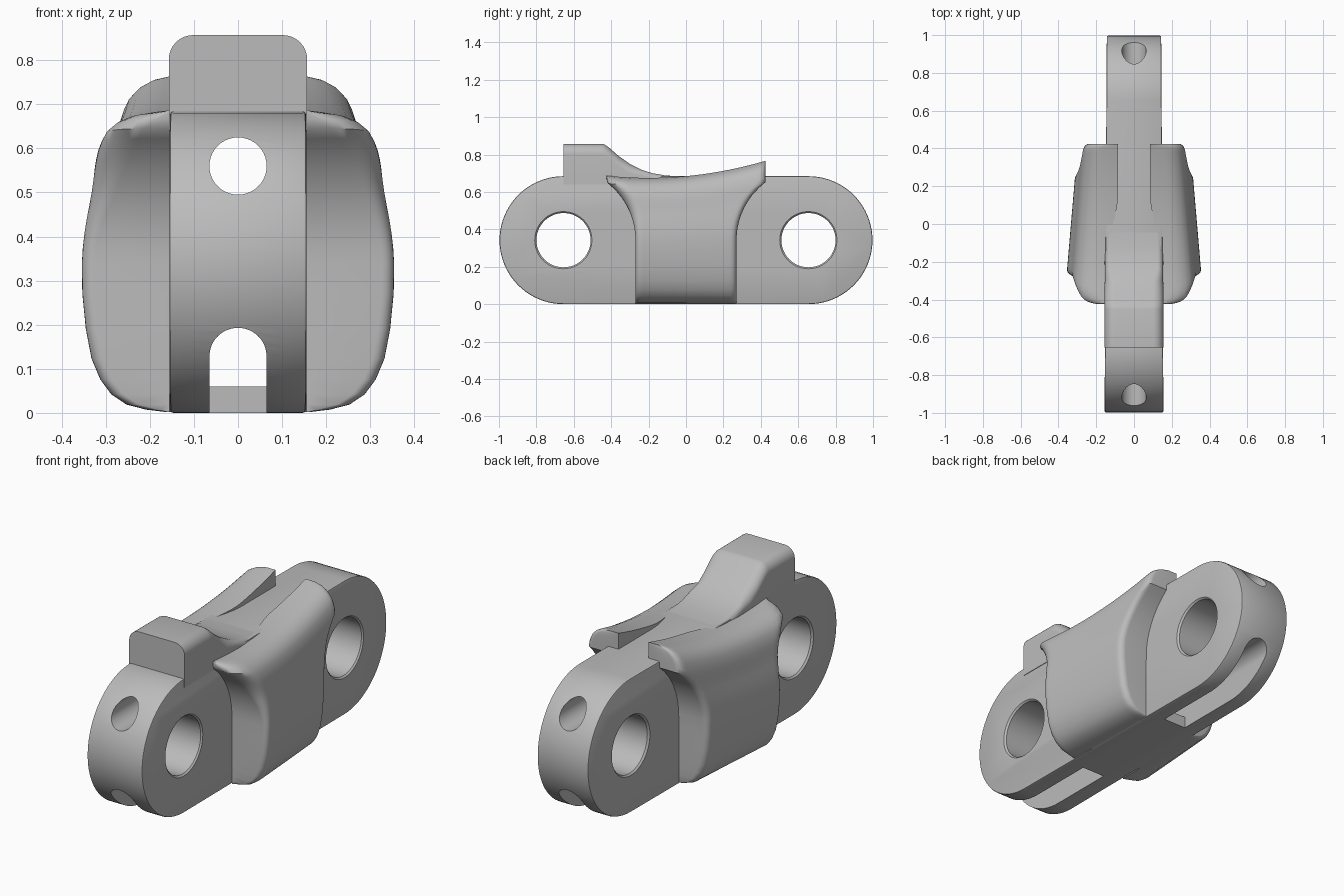
import bpy, bmesh, math

cube = bpy.data.objects.get("Cube")
if cube:
    bpy.data.objects.remove(cube, do_unlink=True)

mat = bpy.data.materials.new("steel_grey")
mat.use_nodes = True
grey = (0.5, 0.5, 0.5, 1)
mat.diffuse_color = grey
mat.node_tree.nodes["Principled BSDF"].inputs["Base Color"].default_value = grey

R = 0.342       # end radius and axis height
PIN = 0.655     # pin hole distance from the middle
BASE = 0.002    # keeps the wing underside off the plate underside


def half_width(y):
    """The plate tapers slightly towards the back."""
    return 0.15 - 0.006 * y


def make_object(name, bm):
    bmesh.ops.recalc_face_normals(bm, faces=bm.faces)
    mesh = bpy.data.meshes.new(name)
    bm.to_mesh(mesh)
    bm.free()
    mesh.materials.append(mat)
    ob = bpy.data.objects.new(name, mesh)
    bpy.context.collection.objects.link(ob)
    return ob


def loft(name, rings):
    """Closed solid through equal rings of points."""
    bm = bmesh.new()
    rows = [[bm.verts.new(p) for p in ring] for ring in rings]
    n = len(rows[0])
    for a, b in zip(rows, rows[1:]):
        for i in range(n):
            j = (i + 1) % n
            bm.faces.new((a[i], a[j], b[j], b[i]))
    for ring in (rows[0], rows[-1]):
        # cap with strips between the two sides of the ring
        for i in range(n // 2 - 1):
            bm.faces.new((ring[i], ring[i + 1], ring[n - 2 - i], ring[n - 1 - i]))
    return make_object(name, bm)


def arc(cy, cz, r, start, end, steps):
    angles = [math.radians(start + (end - start) * i / steps) for i in range(steps + 1)]
    return [(cy + r * math.cos(a), cz + r * math.sin(a)) for a in angles]


def select_only(ob):
    bpy.ops.object.select_all(action="DESELECT")
    ob.select_set(True)
    bpy.context.view_layer.objects.active = ob


def smooth(ob, angle=32):
    select_only(ob)
    bpy.ops.object.shade_smooth_by_angle(angle=math.radians(angle))


def cut(ob, cutter):
    cutter.hide_render = True
    mod = ob.modifiers.new("cut", "BOOLEAN")
    mod.operation = "DIFFERENCE"
    mod.solver = "EXACT"
    mod.object = cutter
    select_only(ob)
    bpy.ops.object.modifier_apply(modifier=mod.name)
    bpy.data.objects.remove(cutter, do_unlink=True)


# Link plate: long rounded bar with softened rims
outline = arc(PIN, R, R, -90, 90, 40) + arc(-PIN, R, R, 90, 270, 40)
bm = bmesh.new()
sides = [[bm.verts.new((s * half_width(y), y, z)) for y, z in outline] for s in (-1, 1)]
for side in sides:
    bm.faces.new(side)
for i in range(len(outline)):
    j = (i + 1) % len(outline)
    bm.faces.new((sides[0][i], sides[0][j], sides[1][j], sides[1][i]))
plate = make_object("link_plate", bm)
bevel = plate.modifiers.new("rim", "BEVEL")
bevel.width = 0.007
bevel.segments = 2
bevel.limit_method = "ANGLE"
bevel.angle_limit = math.radians(40)
select_only(plate)
bpy.ops.object.modifier_apply(modifier=bevel.name)

# Pin holes with small chamfers
for cy in (-PIN, PIN):
    h = half_width(cy) - 0.008
    rings = []
    for x, r in ((-h - 0.05, 0.195), (-h, 0.145), (h, 0.145), (h + 0.05, 0.195)):
        rings.append([(x, y, z) for y, z in arc(cy, R, r, 0, 360, 48)[:-1]])
    cut(plate, loft("pin_cutter", rings))


def prism(points, y0, y1):
    return loft("bore_cutter", [[(x, y, z) for x, z in points] for y in (y0, y1)])


def arch(r, floor):
    top = arc(0, 0.128, r, 0, 180, 24)
    return [(r, floor)] + top + [(-r, floor)]


# Long upper bore, lower tunnel and the open slots at both ends
cut(plate, prism(arc(0, 0.56, 0.065, 0, 360, 40)[:-1], -1.2, 1.2))
cut(plate, prism(arch(0.065, -0.1) + [(0, -0.1)], 0.31, 1.2))
cut(plate, prism(arch(0.065, -0.1) + [(0, -0.1)], -1.2, -0.31))
cut(plate, prism(arch(0.0648, 0.06) + [(0, 0.06)], -0.45, 0.45))
smooth(plate)

# Raised stop on top, sloping down to the plate
slope = [(-PIN, 0.857), (-0.45, 0.857), (-0.435, 0.853), (-0.415, 0.84), (-0.36, 0.792),
         (-0.3, 0.75), (-0.24, 0.719), (-0.18, 0.7), (-0.11, 0.688), (-0.03, 0.683)]
rings = []
for y, z in slope:
    r, h = 0.055, half_width(y) + 0.003
    if z < 0.72:
        r = 0.03
    right = [(h, 0.64)] + arc(h - r, z - r, r, 0, 90, 8)
    left = [(-x, zz) for x, zz in reversed(right)]
    rings.append([(x, y, zz) for x, zz in right + left])
smooth(loft("top_stop", rings), 40)


# Side wings: bulging flanks that flare around the pin holes
def ramp(v):
    v = min(1, max(0, v))
    return v * v * (3 - 2 * v)


def wing_top(y):
    return 0.675 + 0.234 * (y + 0.2) ** 2


def reach(z):
    rise = min(0.308, max(0, z - R))
    return PIN - math.sqrt(0.385 ** 2 - rise ** 2)


def inner(y):
    return 0.155 - 0.07 * ramp((y + 0.2) / 0.35)


# height fraction and half width of the flank
flank = [(0, .165), (.008, .21), (.025, .255), (.06, .29), (.11, .315), (.18, .335),
         (.28, .348), (.4, .356), (.5, .357), (.55, .355), (.6, .351), (.65, .346),
         (.7, .339), (.74, .334), (.78, .33), (.82, .326), (.85, .322), (.88, .316),
         (.91, .307), (.94, .294), (.97, .268), (.99, .235), (1, .195)]


def wing_points(t, x, v):
    """Outer and inner point at height fraction t and length fraction v."""
    y = v * 0.42
    for _ in range(10):
        z = BASE + t * (wing_top(y) - BASE)
        y = v * reach(z)
    r = 0.03 + (0.06 * ramp((z - 0.35) / 0.3) if v < 0 else 0)
    d = min(r, reach(z) * (1 - abs(v)))
    x = x * (0.935 - 0.24 * y) - r + math.sqrt(r * r - (r - d) ** 2)
    xi = inner(y)
    return (max(x, xi + 0.005), y, z), (xi, y, z)


columns = [math.sin(math.pi / 2 * k / 16) for k in range(-16, 17)]
for side, sign in (("left", 1), ("right", -1)):
    rings = []
    for v in columns:
        pairs = [wing_points(t, x, v) for t, x in flank]
        ring = [a for a, b in pairs] + [b for a, b in reversed(pairs)]
        rings.append([(sign * x, y, z) for x, y, z in ring])
    smooth(loft(side + "_wing", rings), 45)
